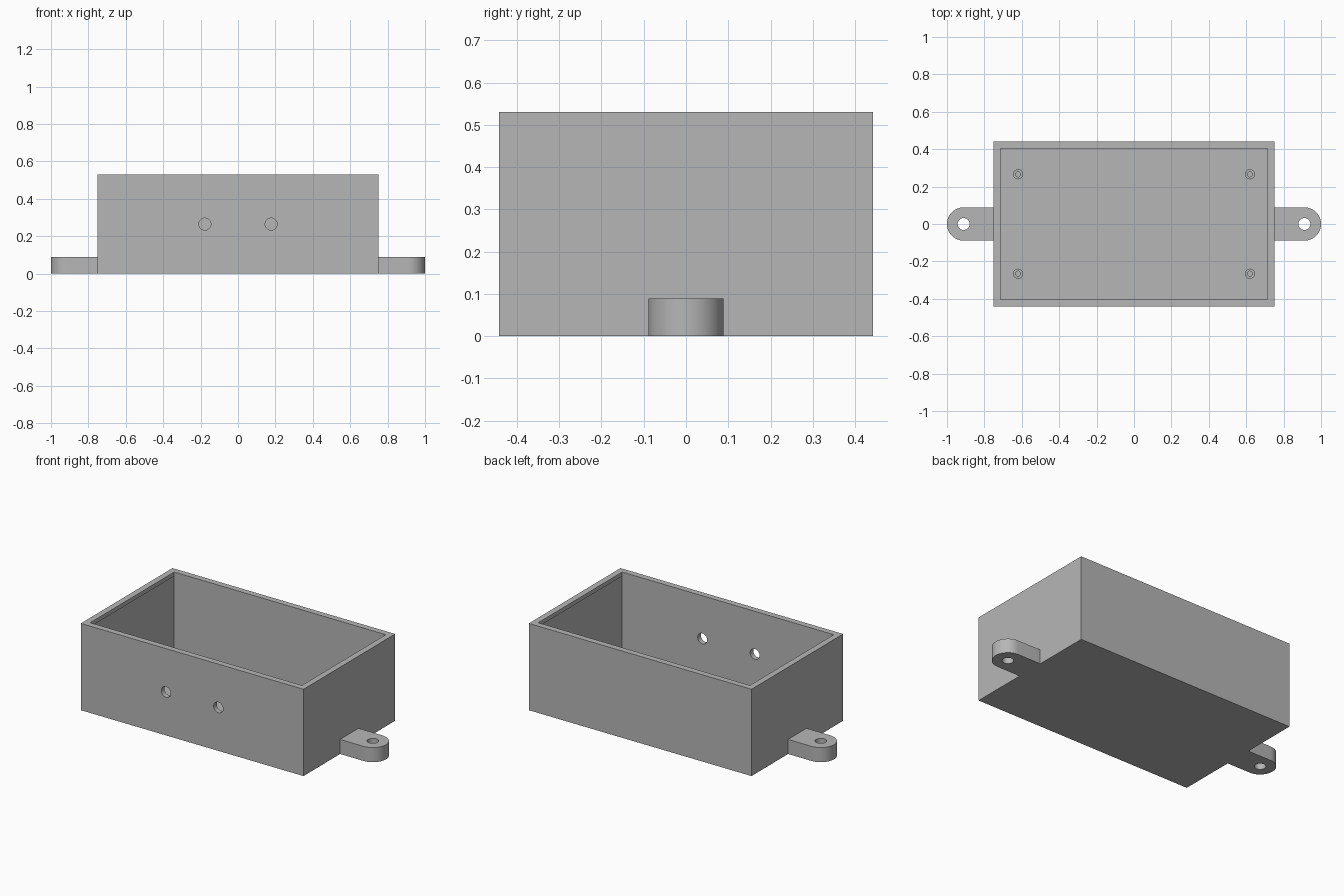
import bpy
import bmesh
import math

cube = bpy.data.objects.get("Cube")
if cube:
    bpy.data.objects.remove(cube, do_unlink=True)

HALF_X, HALF_Y, HEIGHT = 0.752, 0.442, 0.53
WALL, LIP, RELIEF = 0.037, 0.025, 0.006
TAB_R, TAB_H, HOLE_R = 0.089, 0.089, 0.032
TAB_X = 1 - TAB_R

grey = bpy.data.materials.new("plain_grey")
grey.use_nodes = True
colour = (0.47, 0.47, 0.47, 1)
grey.diffuse_color = colour
grey.node_tree.nodes["Principled BSDF"].inputs["Base Color"].default_value = colour


def finish(bm, name):
    bmesh.ops.recalc_face_normals(bm, faces=bm.faces)
    mesh = bpy.data.meshes.new(name)
    bm.to_mesh(mesh)
    bm.free()
    mesh.materials.append(grey)
    obj = bpy.data.objects.new(name, mesh)
    bpy.context.collection.objects.link(obj)
    return obj


def extrude(name, points, z0, z1):
    bm = bmesh.new()
    face = bm.faces.new([bm.verts.new((x, y, z0)) for x, y in points])
    new = bmesh.ops.extrude_face_region(bm, geom=[face])["geom"]
    bmesh.ops.translate(bm, vec=(0, 0, z1 - z0),
                        verts=[v for v in new if isinstance(v, bmesh.types.BMVert)])
    return finish(bm, name)


def block(name, hx, hy, z0, z1):
    return extrude(name, [(-hx, -hy), (hx, -hy), (hx, hy), (-hx, hy)], z0, z1)


def disc(name, x, y, r, z0, z1, n=40):
    angles = [2 * math.pi * i / n for i in range(n)]
    return extrude(name, [(x + r * math.cos(a), y + r * math.sin(a)) for a in angles], z0, z1)


def combine(target, tool, operation):
    mod = target.modifiers.new("combine", "BOOLEAN")
    mod.operation, mod.object, mod.solver = operation, tool, "EXACT"
    bpy.context.view_layer.objects.active = target
    bpy.ops.object.modifier_apply(modifier=mod.name)
    bpy.data.objects.remove(tool, do_unlink=True)


def smooth(obj):
    bpy.ops.object.select_all(action="DESELECT")
    obj.select_set(True)
    bpy.context.view_layer.objects.active = obj
    bpy.ops.object.shade_smooth_by_angle(angle=math.radians(30))


# Open box with a shallow lip around the opening
box = block("enclosure_box", HALF_X, HALF_Y, 0, HEIGHT)
ix, iy = HALF_X - WALL, HALF_Y - WALL
combine(box, block("opening", ix, iy, WALL, HEIGHT + 0.1), "DIFFERENCE")
combine(box, block("relief", ix + RELIEF, iy + RELIEF, WALL, HEIGHT - LIP), "DIFFERENCE")

for side in (-1, 1):
    # Rounded mounting tab with a screw hole
    arc = [math.pi * (i / 24 - 0.5) for i in range(25)]
    outline = [(HALF_X - 0.02, -TAB_R)]
    outline += [(TAB_X + TAB_R * math.cos(a), TAB_R * math.sin(a)) for a in arc]
    outline += [(HALF_X - 0.02, TAB_R)]
    tab = extrude("mounting_tab", [(side * x, y) for x, y in outline], 0, TAB_H)
    combine(box, tab, "UNION")
    combine(box, disc("screw_hole", side * TAB_X, 0, HOLE_R, -0.1, 0.2), "DIFFERENCE")

    # Cable hole through the front wall
    hole = disc("cable_hole", side * 0.177, -0.265, HOLE_R, -0.1, 0.1)
    hole.rotation_euler.x = -math.pi / 2
    hole.location.y = -HALF_Y
    bpy.context.view_layer.update()
    combine(box, hole, "DIFFERENCE")
smooth(box)

# Hollow standoffs on the floor
for sx, x_name in ((-1, "right"), (1, "left")):
    for sy, y_name in ((-1, "front"), (1, "back")):
        x, y = sx * 0.62, sy * 0.266
        post = disc(f"standoff_{y_name}_{x_name}", x, y, 0.027, WALL - 0.005, 0.11, 32)
        combine(post, disc("pilot_hole", x, y, 0.014, WALL, 0.2, 32), "DIFFERENCE")
        smooth(post)
